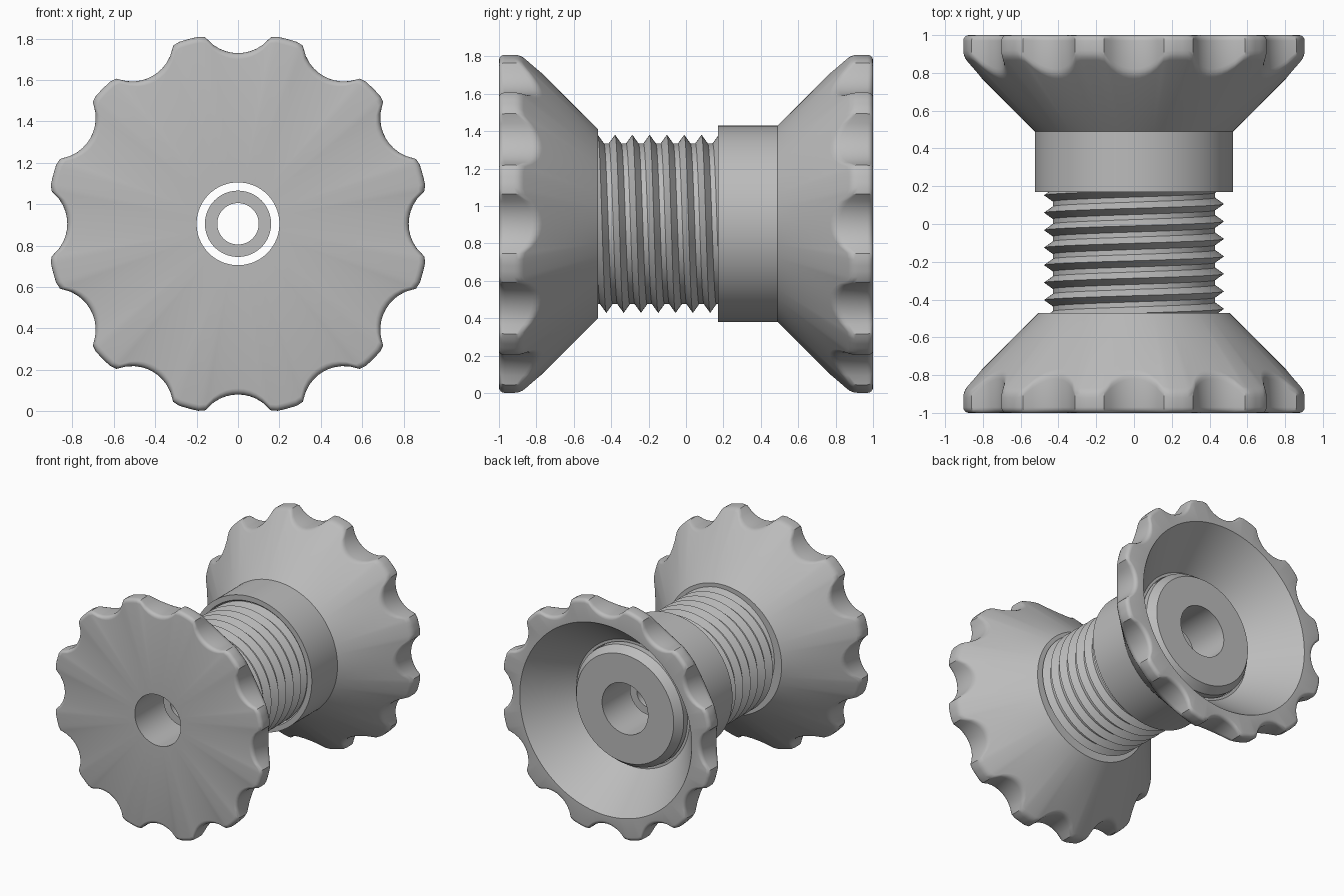
import bpy, bmesh
from math import sin, cos, pi, radians, sqrt

cube = bpy.data.objects.get("Cube")
if cube:
    bpy.data.objects.remove(cube)

CENTRE_Z = 0.905
COLUMNS = 180

grey = bpy.data.materials.new("plain grey")
grey.use_nodes = True
colour = (0.5, 0.5, 0.5, 1)
grey.diffuse_color = colour
grey.node_tree.nodes["Principled BSDF"].inputs["Base Color"].default_value = colour


def finish(name, bm):
    bmesh.ops.recalc_face_normals(bm, faces=bm.faces[:])
    mesh = bpy.data.meshes.new(name)
    bm.to_mesh(mesh)
    bm.free()
    obj = bpy.data.objects.new(name, mesh)
    bpy.context.collection.objects.link(obj)
    mesh.materials.append(grey)
    bpy.ops.object.select_all(action='DESELECT')
    obj.select_set(True)
    bpy.context.view_layer.objects.active = obj
    bpy.ops.object.shade_smooth_by_angle(angle=radians(30))
    return obj


def polar(r, y, angle):
    return (r * sin(angle), y, CENTRE_Z + r * cos(angle))


def revolve(name, profile_at):
    """Sweep a closed (radius, y) loop, which may vary with angle, round the y axis."""
    bm = bmesh.new()
    rings = []
    for c in range(COLUMNS):
        a = 2 * pi * c / COLUMNS
        rings.append([bm.verts.new(polar(r, y, a)) for r, y in profile_at(a)])
    for c, ring in enumerate(rings):
        nxt = rings[(c + 1) % COLUMNS]
        for i in range(len(ring)):
            j = (i + 1) % len(ring)
            bm.faces.new((ring[i], ring[j], nxt[j], nxt[i]))
    return finish(name, bm)


def rim_radius(angle, outer=0.924, centre=1.025, cut=0.2, soft=0.02):
    """Outline of a round grip with twelve scooped finger notches."""
    step = pi / 6
    a = (angle + step / 2) % step - step / 2
    inside = cut ** 2 - (centre * sin(a)) ** 2
    notch = centre * cos(a) - sqrt(inside) if inside > 0 else 2
    blend = max(soft - abs(notch - outer), 0)
    return min(notch, outer) - blend ** 2 / (4 * soft)


def grip(angle, side, bevel=0.03, fillet=0.03):
    """Rounded rim edge, wall and softened turn on to the cone."""
    r = rim_radius(angle)
    pts = []
    for i in range(5):
        t = i * pi / 8
        pts.append((r - bevel + bevel * sin(t), bevel - bevel * cos(t)))
    d = 1.035 - r
    diag = fillet * 0.707
    for i in range(4):
        u = i / 3
        pts.append((r - diag * u * u, d - fillet * (1 - u) ** 2 + diag * u * u))
    return [(rad, side * (1 - depth)) for rad, depth in pts]


# Front knob with its hollow spindle, ending in a chamfered tip
def front_profile(a):
    spindle = [(0.505, -0.47), (0.4, -0.47), (0.4, 0.5), (0.47, 0.5),
               (0.47, 0.70), (0.425, 0.76), (0.2, 0.76)]
    return [(0.2, -1)] + grip(a, -1) + spindle


# Back knob with collar, bore and conical cup
def back_profile(a):
    collar = [(0.525, 0.49), (0.525, 0.17), (0.485, 0.17), (0.475, 0.18),
              (0.475, 0.66), (0.495, 0.66)]
    return [(0.75, 1)] + grip(a, 1) + collar


revolve("front_knob", front_profile)
revolve("back_knob", back_profile)

# Loose tube inside the spindle hole
revolve("inner_tube", lambda a: [(0.1, -0.7), (0.16, -0.7), (0.16, 0.47), (0.1, 0.47)])


# Right-handed helical thread round the spindle
def screw_thread(name, start, pitch, turns, root, crest, half_width):
    bm = bmesh.new()
    section = [(-half_width, root), (0, crest), (half_width, root)]
    rows = [(start + n * pitch + dy, r) for n in range(turns) for dy, r in section]
    grid = []
    for c in range(COLUMNS):
        a = 2 * pi * c / COLUMNS
        lift = pitch * c / COLUMNS
        grid.append([bm.verts.new(polar(r, y + lift, a)) for y, r in rows])
    for c in range(COLUMNS):
        last = c == COLUMNS - 1
        nxt, shift = (grid[0], len(section)) if last else (grid[c + 1], 0)
        for i in range(len(rows) - 1 - shift):
            bm.faces.new((grid[c][i], grid[c][i + 1],
                          nxt[i + 1 + shift], nxt[i + shift]))
    return finish(name, bm)


screw_thread("screw_thread", start=-0.657, pitch=0.0925, turns=12,
             root=0.43, crest=0.476, half_width=0.033)
